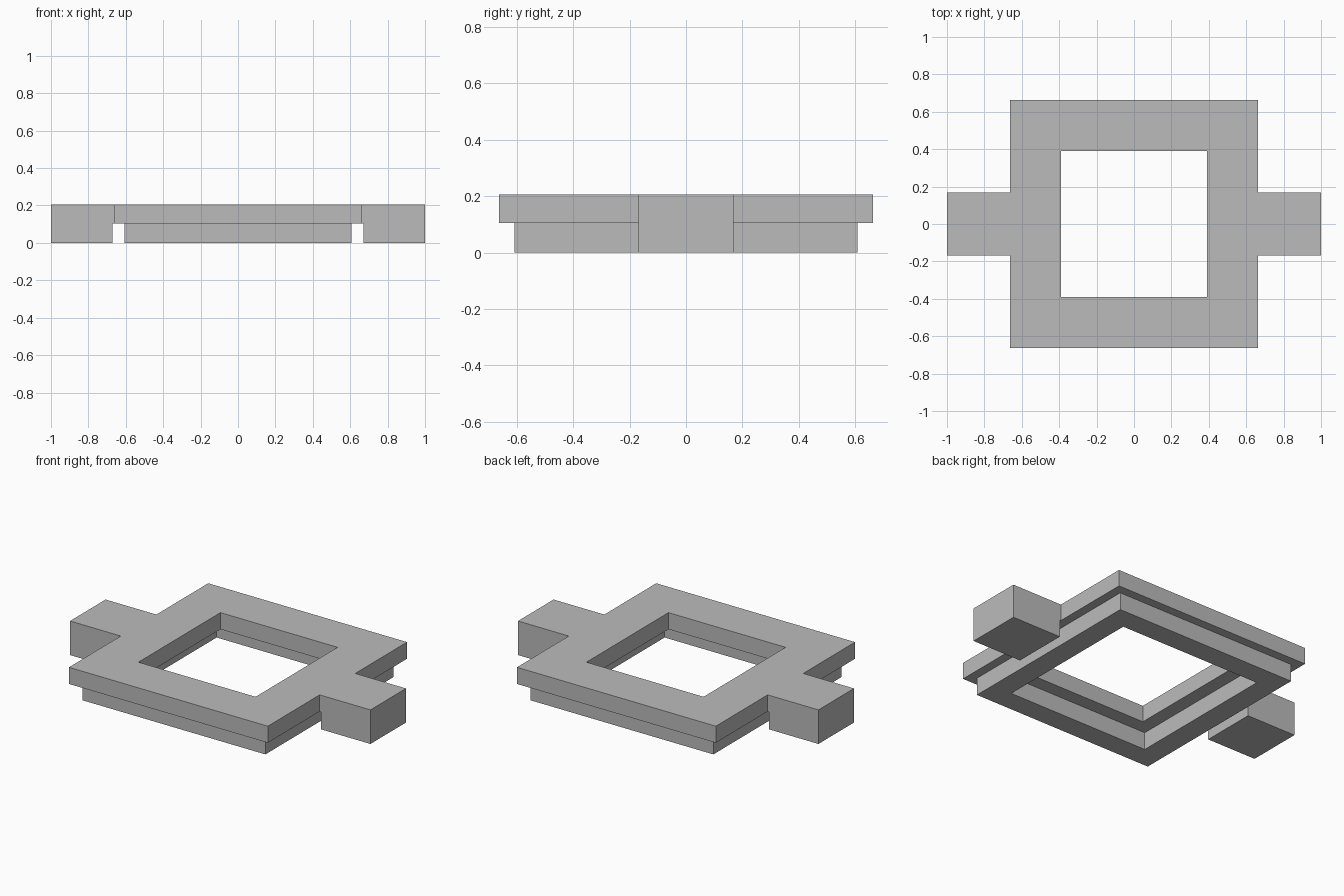
import bpy
import bmesh

cube = bpy.data.objects.get("Cube")
if cube:
    bpy.data.objects.remove(cube, do_unlink=True)

GREY = (0.5, 0.5, 0.5, 1)
grey = bpy.data.materials.new("plain grey")
grey.use_nodes = True
grey.diffuse_color = GREY
grey.node_tree.nodes["Principled BSDF"].inputs["Base Color"].default_value = GREY

HEIGHT, STEP = 0.205, 0.105   # overall height, underside of the upper frame
OUTER = 0.662                 # half width of the upper frame


def add_object(name, bm):
    bmesh.ops.recalc_face_normals(bm, faces=bm.faces)
    mesh = bpy.data.meshes.new(name)
    bm.to_mesh(mesh)
    bm.free()
    mesh.materials.append(grey)
    obj = bpy.data.objects.new(name, mesh)
    bpy.context.collection.objects.link(obj)


def square_frame(name, outer, inner, z0, z1):
    """Square ring: a rectangular section swept round four mitred corners."""
    bm = bmesh.new()
    section = [(outer, z0), (outer, z1), (inner, z1), (inner, z0)]
    corners = [(-1, -1), (1, -1), (1, 1), (-1, 1)]
    loops = [[bm.verts.new((sx * r, sy * r, z)) for r, z in section]
             for sx, sy in corners]
    for i in range(4):
        a, b = loops[i], loops[(i + 1) % 4]
        for j in range(4):
            k = (j + 1) % 4
            bm.faces.new((a[j], b[j], b[k], a[k]))
    add_object(name, bm)


def side_lug(name, side):
    """Lug whose foot drops to the ground, stepped clear of the lower frame."""
    foot = 0.67
    profile = [(OUTER, HEIGHT), (1, HEIGHT), (1, 0),
               (foot, 0), (foot, STEP), (OUTER, STEP)]
    bm = bmesh.new()
    face = bm.faces.new([bm.verts.new((side * x, -0.169, z)) for x, z in profile])
    ext = bmesh.ops.extrude_face_region(bm, geom=[face])
    verts = [v for v in ext["geom"] if isinstance(v, bmesh.types.BMVert)]
    bmesh.ops.translate(bm, verts=verts, vec=(0, 0.338, 0))
    add_object(name, bm)


# Wide upper frame and the narrower frame beneath it
square_frame("upper_frame", OUTER, 0.39, STEP, HEIGHT)
square_frame("lower_frame", 0.608, 0.475, 0, STEP)

# Lugs on both sides
side_lug("left_lug", 1)
side_lug("right_lug", -1)
